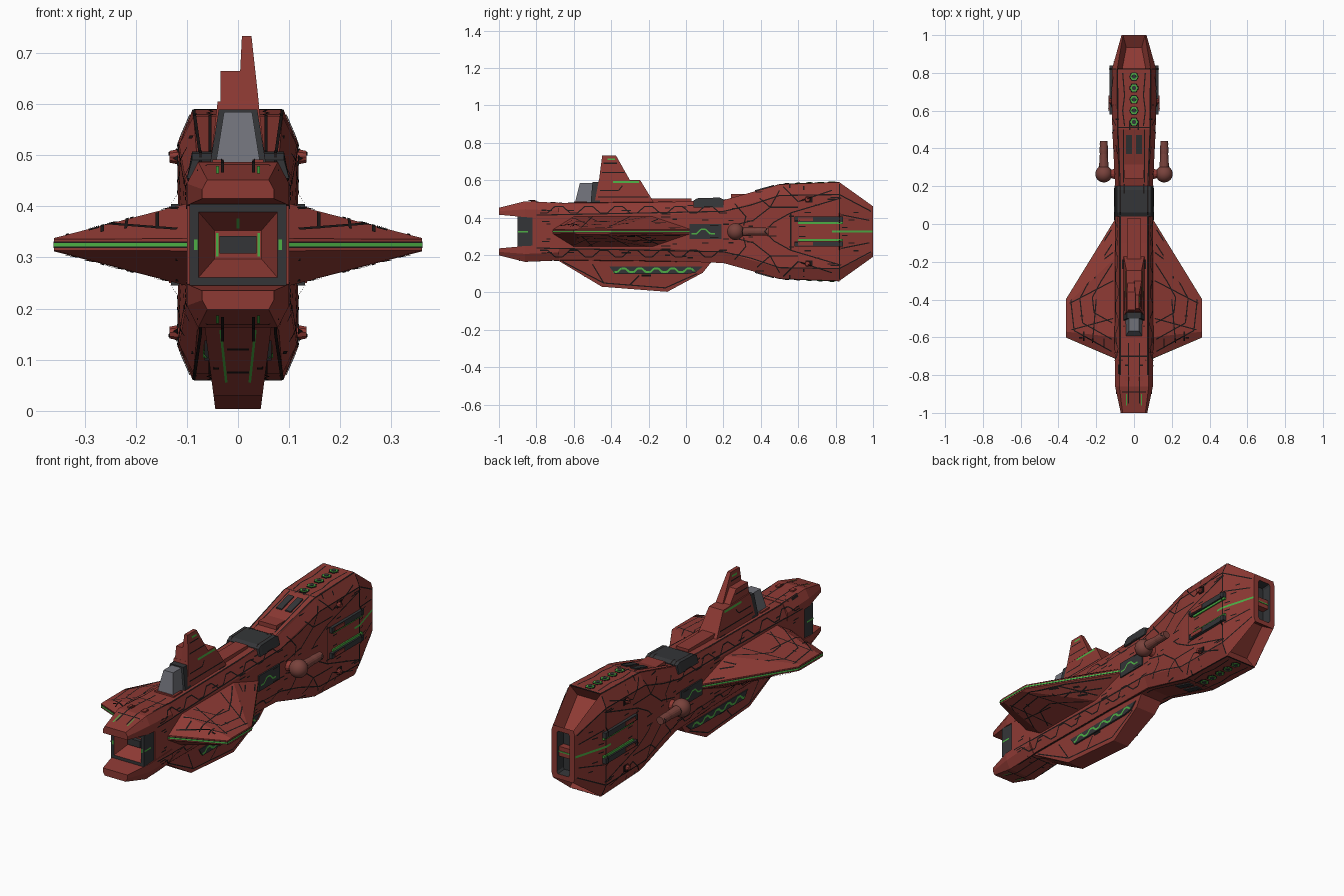
import bpy, bmesh, math, random
from mathutils import Vector as V
from mathutils.bvhtree import BVHTree

if "Cube" in bpy.data.objects:
    bpy.data.objects.remove(bpy.data.objects["Cube"])

random.seed(4)
ZC = 0.325                      # height of the ship's horizontal mirror plane
MATS = {}
for n, c in {"hull_red": (.27, .042, .034), "dark_metal": (.034, .036, .039), "panel_black": (.012, .009, .009),
             "glow_green": (.075, .43, .06), "window_grey": (.16, .165, .19), "turret_brown": (.19, .055, .045)}.items():
    MATS[n] = bpy.data.materials.new(n)
    MATS[n].diffuse_color = (*c, 1)
RED, DARK, BLACK, GREEN, GREY, BROWN = MATS
solid_v, solid_f = [], []       # all solid geometry, used to lay trim on the surface


def make(name, verts, faces, mat, fix=True):
    me = bpy.data.meshes.new(name)
    bm = bmesh.new()
    vs = [bm.verts.new(v) for v in verts]
    for f in faces:
        bm.faces.new([vs[i] for i in f])
    if fix:
        bmesh.ops.recalc_face_normals(bm, faces=bm.faces)
        off = len(solid_v)
        solid_v.extend(V(v) for v in verts)
        solid_f.extend([i + off for i in f] for f in faces)
    bm.to_mesh(me)
    bm.free()
    me.materials.append(MATS[mat])
    ob = bpy.data.objects.new(name, me)
    bpy.context.collection.objects.link(ob)
    return ob


def loft(name, rings, mat):
    n = len(rings[0])
    faces = [[k * n + i, k * n + (i + 1) % n, (k + 1) * n + (i + 1) % n, (k + 1) * n + i]
             for k in range(len(rings) - 1) for i in range(n)]
    faces += [list(range(n)), list(range((len(rings) - 1) * n, len(rings) * n))]
    return make(name, [p for r in rings for p in r], faces, mat)


def slab(name, pts, mat, width, x0=lambda z: 0):
    """Side profile (y, z) given a width that depends on height."""
    return loft(name, [[(x0(z) + s * width(z), y, z) for y, z in pts] for s in (-1, 1)], mat)


def box(name, x, y, z, mat):
    return loft(name, [[(x[0], yy, z[0]), (x[1], yy, z[0]), (x[1], yy, z[1]), (x[0], yy, z[1])] for yy in y], mat)


def rod(name, c, r, n, axis, stops, mat):
    """Turned part: radius r[i] at position stops[i] along axis, through c."""
    rings = []
    for rad, st in zip(r, stops):
        ring = []
        for i in range(n):
            a = 2 * math.pi * i / n
            p = [rad * math.cos(a), rad * math.sin(a)]
            p.insert(axis, st)
            ring.append(V(p) + V(c))
        rings.append(ring)
    return loft(name, rings, mat)


# Main hull and engine head: octagonal sections (y, side, deck width, height, shoulder), ending in a tail slot
def octo(y, w, wt, h, s):
    q = [(wt, h), (w, s), (w, -s), (wt, -h), (-wt, -h), (-w, -s), (-w, s), (-wt, h)]
    return [(x, y, ZC + z) for x, z in q]


hull = loft("main_hull", [octo(*s) for s in [(-.82, .1, .075, .15, .09), (-.1, .1, .075, .158, .09),
            (.2, .1, .08, .168, .11), (.5, .115, .087, .252, .195), (.82, .117, .089, .264, .2),
            (1, .066, .058, .135, .11), (1, .036, .03, .11, .1), (.95, .034, .028, .105, .095)]], RED)
hull.data.materials.append(MATS[DARK])
bm = bmesh.new()
bm.from_mesh(hull.data)
for f in list(bm.faces):
    c = f.calc_center_median()
    if abs(c.x) < .01 and .88 < c.y < .94 and abs(c.z - ZC) > .15:     # sloped tail intakes
        bmesh.ops.inset_individual(bm, faces=[f], thickness=.026)
        bmesh.ops.translate(bm, verts=f.verts, vec=(0, -.05, -.05 if c.z > ZC else .05))
    elif abs(c.x) < .04 and c.y > .94 and abs(c.z - ZC) < .12:         # slot interior
        f.material_index = int(c.y < .99)
bm.to_mesh(hull.data)
bm.free()
box("exhaust_divider", (-.036, .036), (.94, .985), (.3, .35), RED)
box("exhaust_light", (-.036, .036), (.94, .988), (.322, .328), GREEN)

# Bow: forked prongs around a dark open frame with a red funnel
for m, tag in ((1, "upper"), (-1, "lower")):
    loft(tag + "_prong", [[(-w, y, ZC + m * a), (w, y, ZC + m * a), (w, y, ZC + m * (a + b) / 2),
         (t, y, ZC + m * b), (-t, y, ZC + m * b), (-w, y, ZC + m * (a + b) / 2)] for y, w, t, a, b in
         [(-.68, .102, .075, .07, .154), (-.86, .1, .078, .077, .162), (-1, .07, .06, .09, .127)]], RED)
frame = loft("bow_frame", [[(-w, y, ZC - h), (w, y, ZC - h), (w, y, ZC + h), (-w, y, ZC + h)] for y, w, h in
             [(-.8, .095, .08), (-.9, .095, .08), (-.9, .077, .064), (-.83, .046, .028)]], DARK)
frame.data.materials.append(MATS[RED])
for p in frame.data.polygons:
    c = p.center
    p.material_index = int(abs(c.x) < .07 and abs(c.z - ZC) < .06)
box("bow_core", (-.036, .036), (-.85, -.82), (.308, .342), DARK)

# Keel
slab("keel", [(-.7, .18), (-.45, .03), (-.1, .003), (.09, .105), (.15, .18)], RED, lambda z: .044 + .13 * z)

# Command tower, offset spire and window
slab("tower_base", [(-.49, .47), (-.465, .605), (-.245, .6), (-.165, .47)], RED, lambda z: .056 - .12 * (z - .47))
slab("tower_block", [(-.465, .6), (-.455, .665), (-.36, .665), (-.31, .6)], RED, lambda z: .028, lambda z: -.006)
slab("tower_spire", [(-.465, .6), (-.448, .733), (-.375, .733), (-.3, .6)], RED,
     lambda z: .02 - .08 * (z - .6), lambda z: .021 - .03 * (z - .6))
slab("bridge_window", [(-.595, .475), (-.567, .585), (-.47, .585), (-.47, .475)], GREY, lambda z: .045 - .16 * (z - .475))
slab("window_frame", [(-.51, .475), (-.5, .59), (-.46, .59), (-.46, .475)], DARK, lambda z: .056 - .16 * (z - .475))
box("window_sill", (-.055, .055), (-.6, -.53), (.47, .485), RED)
box("deck_ridge", (-.036, .036), (-.2, .03), (.47, .502), RED)
box("deck_step", (-.05, .05), (.24, .36), (.48, .525), RED)

# Dark collar grille across the deck
loft("deck_collar", [[(s * x, y, ZC + z) for s, x, z in ((1, .1, .13), (1, .09, h), (-1, .09, h), (-1, .1, .13))]
                     for y, h in ((.04, .166), (.06, .178), (.18, .182), (.2, .172))], DARK)

for m in (1, -1):
    side = "upper" if m > 0 else "lower"
    # Head vents and hexagonal lamps, above and below
    for s in (1, -1):
        slab(side + "_head_vent", [(y, ZC + m * (.168 + .28 * (y - .2) + d)) for y, d in
             ((.37, -.01), (.47, -.01), (.47, .006), (.37, .006))], DARK, lambda z: .016, lambda z: s * .026)
    for i in range(5):
        y = .54 + .06 * i
        top = ZC + m * (.252 + .0375 * (y - .5))
        for nm, r, h, mt in (("_lamp_rim", .027, .002, BLACK), ("_lamp", .022, .004, GREEN), ("_lamp_cap", .013, .006, DARK)):
            rod(side + nm, (0, y, top), (r, r - .001), 6, 2, (-m * .003, m * h), mt)

for s, tag in ((1, "right_"), (-1, "left_")):
    # Wing: thick hexagonal root tapering to a thin tip, with green rim plate and black seams
    def ring(x, ys, e, t):
        q = [(ys[0], e), (ys[1], t), (ys[2], t), (ys[3], e)]
        return [(s * x, y, ZC + z) for y, z in q] + [(s * x, y, ZC - z) for y, z in q[::-1]]
    loft(tag + "wing", [ring(.09, (-.715, -.6, -.17, .04), .012, .083),
                        ring(.36, (-.6, -.57, -.43, -.4), .011, .013)], RED)
    for nm, o, h, mt in (("wing_rim", .002, .0035, GREEN), ("wing_seam", .0012, .006, BLACK)):
        loft(tag + nm, [[(s * x, y, ZC + z) for x, y in ((.09, .04 + o), (.36 + o / 2, -.4 + o / 2),
                        (.36 + o / 2, -.6 - o / 2), (.09, -.715 - o))] for z in (-h, h)], mt)
    # Side turret: smooth ball, barrel and mount
    bpy.ops.mesh.primitive_uv_sphere_add(segments=24, ring_count=14, radius=.045, location=(s * .16, .265, ZC))
    ball = bpy.context.object
    ball.name = tag + "turret_ball"
    ball.data.materials.append(MATS[BROWN])
    bpy.ops.object.shade_smooth()
    rod(tag + "turret_barrel", (s * .16, 0, ZC), (.026, .021, .022, .02), 16, 1, (.29, .37, .39, .44), BROWN)
    rod(tag + "turret_mount", (0, .265, ZC), (.03, .02), 12, 0, (s * .09, s * .13), RED)
    # Dark side box between wing and turret
    box(tag + "side_box", sorted((s * .09, s * .107)), (.02, .19), (ZC - .04, ZC + .04), DARK)
    # Keel side strip
    loft(tag + "keel_strip", [[(s * x, y, z) for y, z in
         ((-.41, .138), (-.38, .098), (.0, .098), (.05, .105), (.09, .138))] for x in (.04, .066)], DARK)
    box(tag + "bow_lump", sorted((s * .028, s * .05)), (-.83, -.8), (.47, .492), RED)
    for m in (1, -1):
        # Gun rails on the head with green light strips, and small pegs
        z = ZC + m * .066
        box(tag + "gun_rail", sorted((s * .1, s * .131)), (.58, .84), (z - .014, z + .014), DARK)
        box(tag + "rail_housing", sorted((s * .1, s * .135)), (.6, .68), (z - .009, z + .009), RED)
        z = ZC + m * .046
        box(tag + "rail_light", sorted((s * .1, s * .123)), (.6, .84), (z - .0055, z + .0055), GREEN)
        rod(tag + "peg", (0, .65, ZC + m * .172), (.013, .015, .012), 10, 0, (s * .1, s * .12, s * .134), RED)
        box(tag + "peg_base", sorted((s * .1, s * .119)), (.64, .675), sorted((ZC + m * .155, ZC + m * .187)), BLACK)

# Surface trim: thin ribbons projected onto the solid parts
tree = BVHTree.FromPolygons(solid_v, solid_f)
ribbons = {BLACK: ([], []), GREEN: ([], [])}


def trace(mat, pts, axis, s, w=.006):
    verts, faces = ribbons[mat]
    d = V([-s if i == axis else 0 for i in range(3)])
    jump = .09 if axis == 1 else .022
    for a, b in zip(pts, pts[1:]):
        a, b = V(a), V(b)
        t = (b - a).normalized()
        nrm = V((-t.y, t.x)) * w / 2
        n = max(1, math.ceil((b - a).length / .02))
        prev = None
        for i in range(n + 1):
            pair = []
            for q in (-1, 1):
                p = list(a.lerp(b, i / n) + nrm * q)
                p.insert(axis, s * 3)
                hit, hn, _, _ = tree.ray_cast(V(p), d)
                pair.append(hit - d * .002 if hit else None)
            if None in pair or abs((pair[0] - pair[1])[axis]) > .011:
                prev = None
                continue
            if prev and max(abs(pair[k][axis] - prev[k][axis]) for k in (0, 1)) < jump:
                quad = [prev[0], pair[0], pair[1], prev[1]]
                if (quad[1] - quad[0]).cross(quad[3] - quad[0]).dot(d) > 0:
                    quad.reverse()
                faces.append(range(len(verts), len(verts) + 4))
                verts.extend(quad)
            prev = pair


def sides(mat, pts, w=.006):        # (y, z offset) on all four side quarters
    for s in (1, -1):
        for m in (1, -1):
            trace(mat, [(y, ZC + m * z) for y, z in pts], 0, s, w)


def decks(mat, pts, w=.006):        # (x, y) above and below, both halves
    for s in (1, -1):
        for m in (1, -1):
            trace(mat, [(m * x, y) for x, y in pts], 2, s, w)


def wave(a, b, lo, hi, step):       # stepped zigzag between two levels
    n = int((b - a) / step)
    return [(a + i * step, (lo, lo, hi, hi)[i % 4]) for i in range(n + 1)]


# Hull plating
sides(BLACK, wave(-.78, .22, .1, .135, .04))
sides(BLACK, [(-.8, .088), (.2, .108), (.34, .14), (.5, .193), (.82, .198), (.99, .108)])
for line in ([(.24, .03), (.36, .06), (.45, .13), (.5, .22)], [(.42, 0), (.47, .05), (.56, .1), (.83, .18)],
             [(.82, .255), (.82, 0)], [(.52, .24), (.6, .16), (.78, .22)], [(.3, 0), (.32, .08), (.26, .15)],
             [(.83, .09), (.98, .06)], [(.56, .1), (.56, 0)], [(.38, .19), (.45, .13), (.6, .13)]):
    sides(BLACK, line)
for line in ([(.073, -.8), (.073, .2), (.085, .5), (.087, .82)], [(.03, -.95), (.03, -.63)], [(0, .82), (.085, .82)],
             [(0, .51), (.085, .51)], [(.05, .52), (.06, .6), (.05, .68), (.06, .8)], [(0, -.89), (.08, -.89)],
             [(0, -.7), (.07, -.7)], [(.055, .22), (.055, .5)]):
    decks(BLACK, line)
# Wing plating
for k in (.45, .72, .92):
    decks(BLACK, [(.11 + k * (x - .11), -.38 + k * (y + .38)) for x, y in
                  ((.12, .0), (.26, -.22), (.355, -.4), (.335, -.58), (.12, -.7))])
for p, q in (((.11, -.3), (.34, -.42)), ((.11, -.5), (.33, -.56)), ((.11, -.15), (.27, -.27)), ((.2, -.4), (.22, -.63))):
    decks(BLACK, [p, q])
# Short scattered panel dashes
for i in range(44):
    y, l = random.uniform(-.85, .9), random.uniform(.02, .05)
    z = random.uniform(.02, .14 if y < .3 else .22)
    sides(BLACK, [(y, z), (y + l, z)])
for i in range(44):
    x, y = random.uniform(.02, .3), random.uniform(-.8, .75)
    decks(BLACK, [(x, y), (x + .02, y)] if i % 2 else [(x, y), (x, y + .05)], .007)
# Green light lines, tower and keel panel lines, bow lights
sides(GREEN, [(.78, 0), (.998, 0)], .011)
sides(GREEN, [(-.898, 0), (-.845, 0)], .008)
decks(GREEN, [(.04, -.96), (.04, -.9)], .006)
for s in (1, -1):
    trace(GREEN, wave(-.39, .06, .108, .128, .022), 0, s, .01)
    trace(GREEN, wave(.03, .18, ZC - .012, ZC + .012, .025), 0, s, .008)
    trace(GREEN, [(-.39, .59), (-.25, .59)], 0, s, .011)
    trace(GREEN, [(-.38, .712), (-.42, .712)], 0, s, .01)
    trace(GREEN, [(s * .023, .055), (s * .034, .158)], 1, -1, .005)
    trace(GREEN, [(s * .083, .315), (s * .083, .335)], 1, -1, .007)
    trace(GREEN, [(s * .041, .302), (s * .041, .348)], 1, -1, .005)
    for line in ([(-.66, .165), (-.44, .05), (-.11, .024), (.06, .1)], [(-.3, .04), (-.25, .09)], [(-.44, .05), (-.5, .15)],
                 [(-.47, .51), (-.2, .51)], [(-.46, .545), (-.36, .545), (-.34, .57)], [(-.45, .64), (-.33, .64)],
                 [(-.44, .69), (-.37, .69)]):
        trace(BLACK, line, 0, s)
trace(GREEN, [(0, .357), (0, .376)], 1, -1, .005)
for z in (.075, .12):
    trace(BLACK, [(-.022, z), (.022, z)], 1, -1, .004)
make("panel_lines", *ribbons[BLACK], BLACK, False)
make("green_trim", *ribbons[GREEN], GREEN, False)

for m in bpy.data.materials:
    if m.users and not m.is_grease_pencil:
        m.use_nodes = True
        m.node_tree.nodes["Principled BSDF"].inputs["Base Color"].default_value = m.diffuse_color
